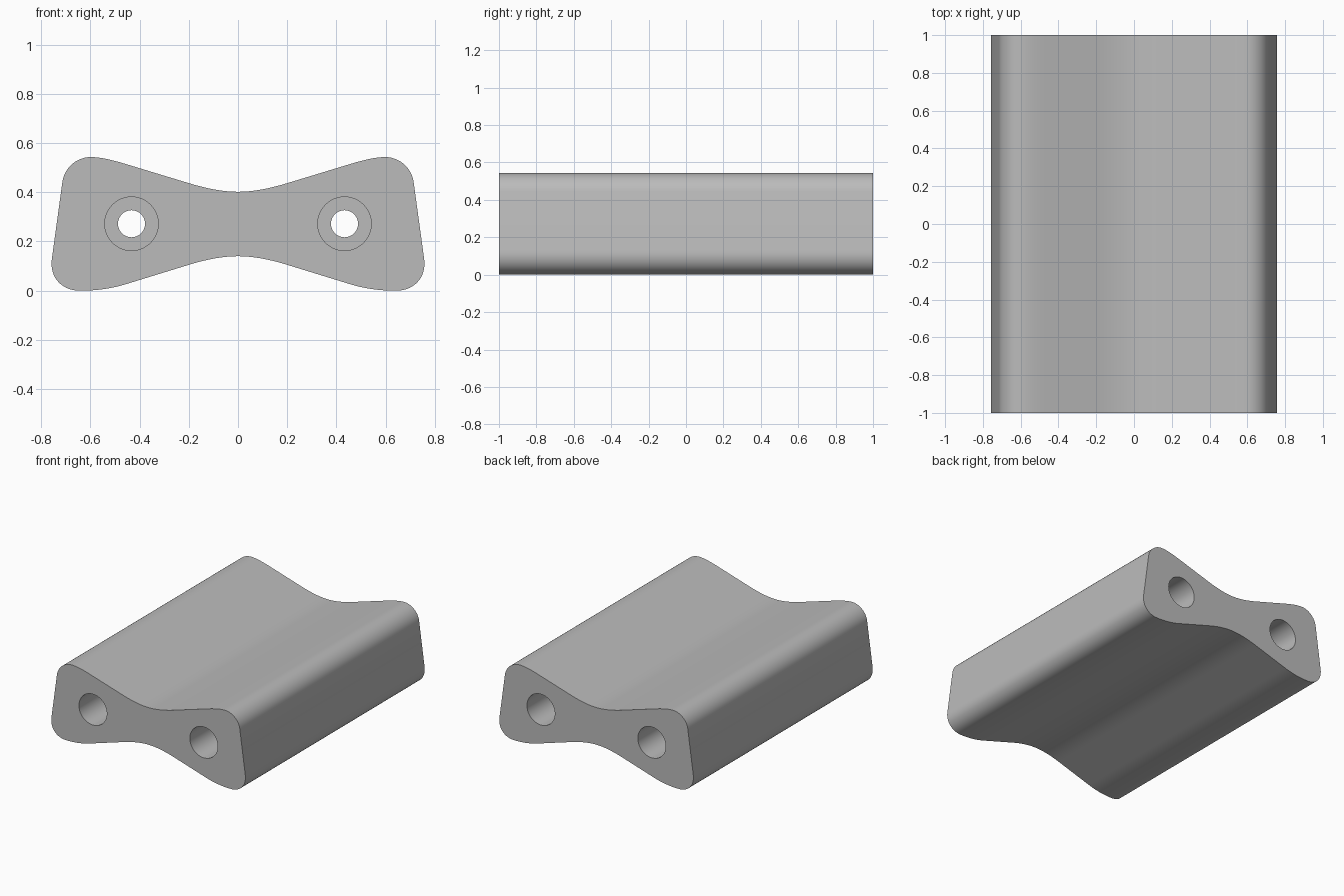
import bpy
import bmesh
import math
from mathutils import Vector
from mathutils.geometry import interpolate_bezier

cube = bpy.data.objects.get("Cube")
if cube:
    bpy.data.objects.remove(cube)

HALF_LENGTH = 1.0
HOLE_X, HOLE_Z = 0.433, 0.272
BORE_RADIUS, RECESS_RADIUS, RECESS_DEPTH = 0.055, 0.109, 0.5

grey = bpy.data.materials.new("plain_grey")
grey.use_nodes = True
grey.diffuse_color = (0.5, 0.5, 0.5, 1)
grey.node_tree.nodes["Principled BSDF"].inputs["Base Color"].default_value = grey.diffuse_color


def make_object(name, bm):
    bmesh.ops.recalc_face_normals(bm, faces=bm.faces)
    mesh = bpy.data.meshes.new(name)
    bm.to_mesh(mesh)
    bm.free()
    mesh.materials.append(grey)
    obj = bpy.data.objects.new(name, mesh)
    bpy.context.collection.objects.link(obj)
    return obj


def fillet(start, corner, end, pull, steps):
    """Curve from start to end, bending towards the corner."""
    a, c, b = (Vector((*p, 0)) for p in (start, corner, end))
    return interpolate_bezier(a, a.lerp(c, pull), b.lerp(c, pull), b, steps)


# Right half of the waisted cross-section, from bottom centre to top centre
half = []
for bend in (
    ((0, 0.14), (0.087, 0.14), (0.2, 0.105), 0.67, 12),
    ((0.45, 0.028), (0.54, 0), (0.635, 0), 0.67, 12),
    ((0.645, 0), (0.775, 0), (0.757, 0.128), 0.56, 16),
    ((0.714, 0.443), (0.7, 0.543), (0.6, 0.543), 0.56, 16),
    ((0.595, 0.543), (0.549, 0.543), (0.46, 0.516), 0.67, 12),
    ((0.2, 0.437), (0.085, 0.402), (0, 0.402), 0.67, 12),
):
    half += [(p.x, p.y) for p in fillet(*bend)]
outline = half + [(-x, z) for x, z in reversed(half[1:-1])]

# Body: cross-section extruded along its length
bm = bmesh.new()
face = bm.faces.new([bm.verts.new((x, -HALF_LENGTH, z)) for x, z in outline])
new = bmesh.ops.extrude_face_region(bm, geom=[face])["geom"]
bmesh.ops.translate(bm, vec=(0, 2 * HALF_LENGTH, 0),
                    verts=[v for v in new if isinstance(v, bmesh.types.BMVert)])
body = make_object("waisted_block", bm)


# Stepped holes: narrow bore with a wide recess at each end
def stepped_cutter(name, x, sides=48):
    step = HALF_LENGTH - RECESS_DEPTH
    over = HALF_LENGTH + 0.1
    stations = [(-over, RECESS_RADIUS), (-step, RECESS_RADIUS), (-step, BORE_RADIUS),
                (step, BORE_RADIUS), (step, RECESS_RADIUS), (over, RECESS_RADIUS)]
    angles = [2 * math.pi * i / sides for i in range(sides)]
    bm = bmesh.new()
    rings = [[bm.verts.new((x + r * math.cos(a), y, HOLE_Z + r * math.sin(a)))
              for a in angles] for y, r in stations]
    for near, far in zip(rings, rings[1:]):
        for i in range(sides):
            j = (i + 1) % sides
            bm.faces.new((near[i], near[j], far[j], far[i]))
    bm.faces.new(rings[0])
    bm.faces.new(rings[-1])
    cutter = make_object(name, bm)
    cutter.hide_render = True
    return cutter


bpy.ops.object.select_all(action='DESELECT')
body.select_set(True)
bpy.context.view_layer.objects.active = body
for side, name in ((-1, "right_hole_cutter"), (1, "left_hole_cutter")):
    cutter = stepped_cutter(name, side * HOLE_X)
    cut = body.modifiers.new(name, 'BOOLEAN')
    cut.operation = 'DIFFERENCE'
    cut.solver = 'EXACT'
    cut.object = cutter
    bpy.ops.object.modifier_apply(modifier=cut.name)
    bpy.data.objects.remove(cutter)

bpy.ops.object.shade_smooth_by_angle(angle=math.radians(35))
